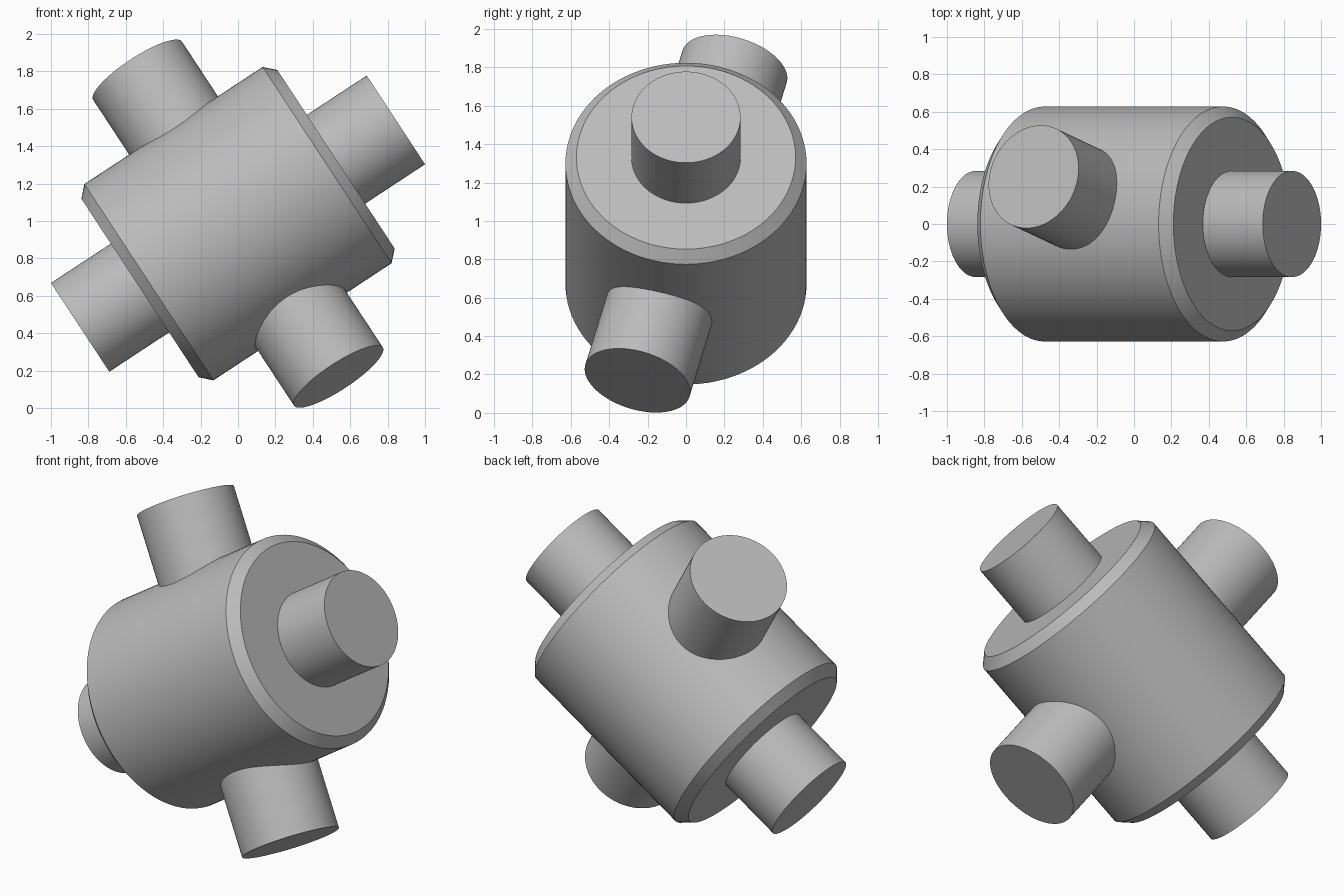
import bpy
from math import radians, sin, cos
from mathutils import Vector

if "Cube" in bpy.data.objects:
    bpy.data.objects.remove(bpy.data.objects["Cube"])

# One plain grey for every part
GREY = (0.5, 0.5, 0.5, 1.0)
grey = bpy.data.materials.new("plain grey")
grey.use_nodes = True
grey.diffuse_color = GREY
grey.node_tree.nodes["Principled BSDF"].inputs["Base Color"].default_value = GREY

CENTRE = Vector((0, 0, 0.986))
TILT = radians(33.3)      # main axis rises towards +x
ROLL = radians(14.5)      # cross shaft leans towards +y

main_axis = Vector((cos(TILT), 0, sin(TILT)))
upright = Vector((-sin(TILT), 0, cos(TILT)))
cross_axis = upright * cos(ROLL) + Vector((0, 1, 0)) * sin(ROLL)


def cylinder(name, axis, radius, length, chamfer=0):
    """Smooth cylinder about the centre, with optional chamfered rims."""
    bpy.ops.mesh.primitive_cylinder_add(
        vertices=96, radius=radius, depth=length, location=CENTRE,
        rotation=axis.to_track_quat('Z', 'Y').to_euler())
    obj = bpy.context.object
    obj.name = name
    obj.data.materials.append(grey)
    if chamfer:
        bevel = obj.modifiers.new("rim chamfer", 'BEVEL')
        bevel.width = chamfer
        bevel.segments = 1
        bevel.limit_method = 'ANGLE'
        bpy.ops.object.modifier_apply(modifier=bevel.name)
    bpy.ops.object.shade_smooth_by_angle(angle=radians(30))
    return obj


# Chamfered drum, the axle through its ends, and the shaft through its wall
cylinder("drum", main_axis, 0.628, 1.254, chamfer=0.057)
cylinder("axle", main_axis, 0.284, 2.02)
cylinder("cross_shaft", cross_axis, 0.284, 2.02)
